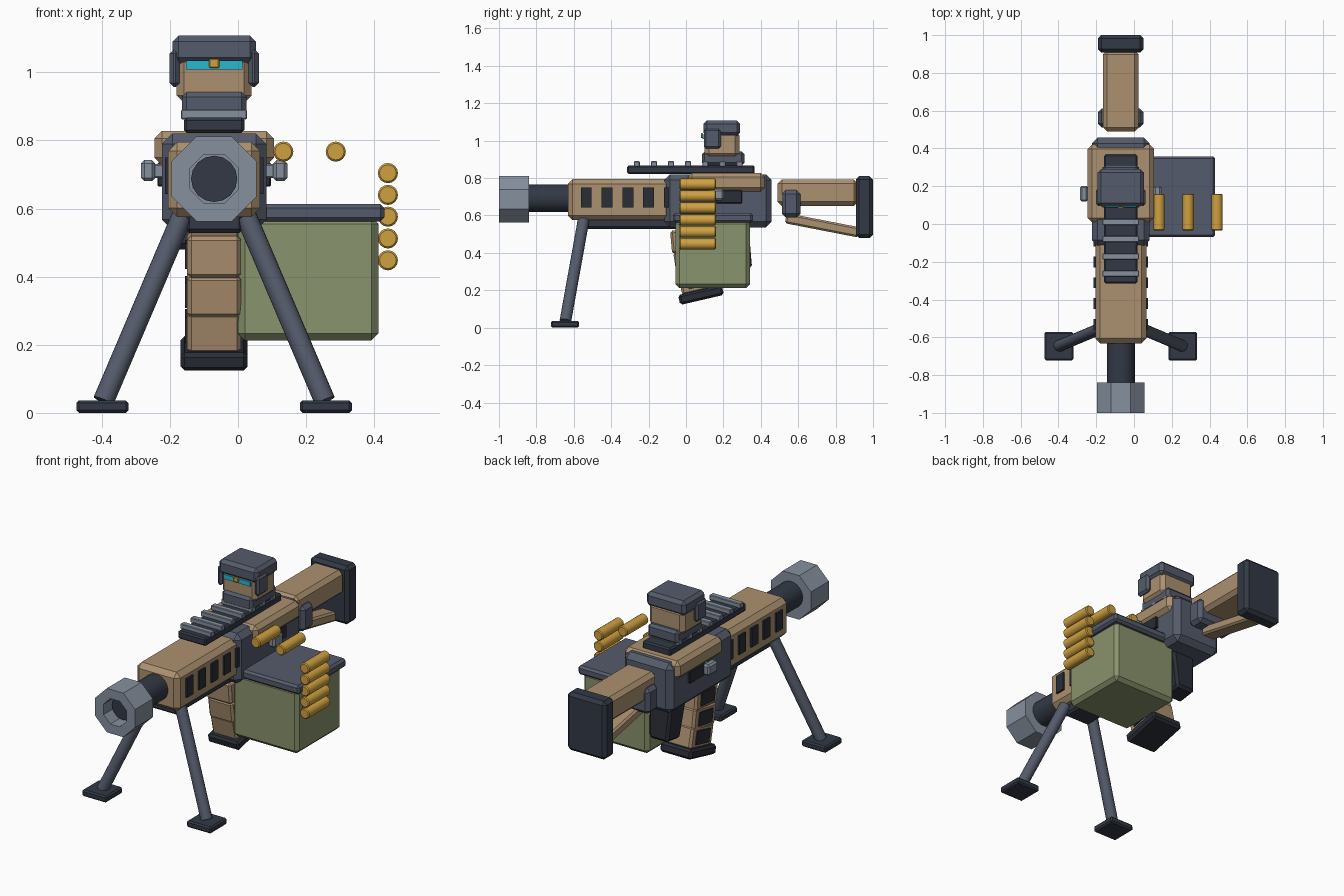
import bpy, bmesh, math
from mathutils import Vector, Matrix

if "Cube" in bpy.data.objects:
    bpy.data.objects.remove(bpy.data.objects["Cube"])

CX = -0.07   # centre line of the weapon


def mat(name, r, g, b):
    m = bpy.data.materials.new(name)
    m.diffuse_color = [(c / 255 / 12.92 if c < 11 else ((c / 255 + 0.055) / 1.055) ** 2.4) for c in (r, g, b)] + [1]
    m.use_nodes = True
    m.node_tree.nodes["Principled BSDF"].inputs["Base Color"].default_value = m.diffuse_color
    return m


TAN = mat("tan", 172, 145, 112)
STEEL = mat("light_steel", 134, 144, 158)
GREY = mat("slate_grey", 84, 91, 107)
DARK = mat("dark_grey", 50, 57, 69)
BLACK = mat("near_black", 41, 45, 54)
GREEN = mat("olive_green", 137, 147, 108)
GOLD = mat("brass", 208, 161, 64)
CYAN = mat("cyan", 42, 184, 208)


def finish(name, bm, material, smooth=False):
    bmesh.ops.recalc_face_normals(bm, faces=bm.faces)
    me = bpy.data.meshes.new(name)
    bm.to_mesh(me)
    bm.free()
    me.materials.append(material)
    ob = bpy.data.objects.new(name, me)
    bpy.context.collection.objects.link(ob)
    if smooth:
        bpy.ops.object.select_all(action='DESELECT')
        ob.select_set(True)
        bpy.context.view_layer.objects.active = ob
        bpy.ops.object.shade_smooth_by_angle(angle=math.radians(35))
    return ob


def bevel(bm, width, edges=None):
    if width:
        bmesh.ops.bevel(bm, geom=edges or bm.edges[:], offset=width, segments=1, affect='EDGES')


def box(name, x, y, z, material, bev=0.012, tilt=0, taper=1.0):
    """Bevelled box from x, y, z ranges; tilt turns it about x, taper narrows the bottom."""
    bm = bmesh.new()
    bmesh.ops.create_cube(bm, size=1)
    size = [b - a for a, b in (x, y, z)]
    mid = Vector([(a + b) / 2 for a, b in (x, y, z)])
    for v in bm.verts:
        k = taper if v.co.z < 0 else 1
        v.co = Vector((v.co.x * size[0] * k, v.co.y * size[1] * k, v.co.z * size[2]))
    bevel(bm, bev)
    bm.transform(Matrix.Translation(mid) @ Matrix.Rotation(math.radians(tilt), 4, 'X'))
    return finish(name, bm, material)


def rod(name, a, b, r, material, sides=16, bev=0.0):
    """Cylinder between two points."""
    a, b = Vector(a), Vector(b)
    bm = bmesh.new()
    bmesh.ops.create_cone(bm, cap_ends=True, segments=sides, radius1=r, radius2=r, depth=(b - a).length)
    bevel(bm, bev, [e for e in bm.edges if abs(e.verts[0].co.z - e.verts[1].co.z) < 1e-5])
    bm.transform(Matrix.Translation((a + b) / 2) @ (b - a).to_track_quat('Z', 'Y').to_matrix().to_4x4())
    return finish(name, bm, material, True)


def mid(w, c=CX):
    return (c - w / 2, c + w / 2)


# Octagonal muzzle with a recessed bore
bm = bmesh.new()
rings = []
for r, y in ((0.135, -0.84), (0.135, -1.0), (0.078, -1.0), (0.078, -0.9)):
    rings.append([bm.verts.new((CX + r * math.cos(math.pi * (i + .5) / 4), y,
                                0.687 + r * math.sin(math.pi * (i + .5) / 4))) for i in range(8)])
for p, q in zip(rings, rings[1:]):
    for i in range(8):
        bm.faces.new((p[i], p[(i + 1) % 8], q[(i + 1) % 8], q[i]))
bm.faces.new(rings[0])
bm.faces.new(rings[-1])
finish("muzzle", bm, STEEL)
rod("bore", (CX, -0.93, 0.687), (CX, -0.88, 0.687), 0.068, DARK)
rod("barrel", (CX, -0.85, 0.692), (CX, -0.6, 0.692), 0.074, DARK, 24)

# Handguard with vents and under rail
box("handguard", mid(0.27), (-0.632, -0.08), (0.575, 0.795), TAN, 0.026)
for i in range(5):
    y = -0.533 + 0.111 * i
    box("vent", mid(0.29), (y - 0.029, y + 0.029), (0.643, 0.75), BLACK, 0)
box("under_rail", mid(0.17), (-0.57, -0.03), (0.528, 0.6), DARK)

# Receiver, top cover, ejection ports and side handles
box("receiver", mid(0.306), (-0.115, 0.457), (0.537, 0.82), GREY, 0.03)
box("top_cover", mid(0.35), (0.01, 0.42), (0.727, 0.828), TAN, 0.022)
for s in (-1, 1):
    box("ejection_port", mid(0.03, CX + s * 0.152), (0.16, 0.3), (0.665, 0.735), BLACK, 0.004)
    box("handle_stem", mid(0.05, CX + s * 0.17), (0.14, 0.18), (0.69, 0.73), STEEL, 0.004)
    box("handle_knob", mid(0.042, CX + s * 0.194), (0.118, 0.202), (0.68, 0.742), STEEL, 0.01)

# Top rail with cross ribs
box("top_rail", mid(0.177), (-0.315, 0.367), (0.822, 0.867), DARK, 0.008)
for i in range(7):
    y = -0.263 + 0.0915 * i
    box("rail_rib", mid(0.194), (y - 0.016, y + 0.016), (0.862, 0.89), STEEL, 0.003)

# Helmeted head on the rail
box("collar", mid(0.19), (0.085, 0.312), (0.868, 0.942), GREY, 0.014)
box("face", mid(0.22), (0.1, 0.285), (0.91, 1.05), TAN, 0.022)
box("helmet", mid(0.245), (0.093, 0.29), (1.025, 1.108), GREY, 0.018)
for s in (-1, 1):
    box("ear_guard", mid(0.03, CX + s * 0.116), (0.095, 0.187), (0.957, 1.067), GREY, 0.012)
box("visor", mid(0.165), (0.088, 0.097), (1.008, 1.034), CYAN, 0)
box("visor_stud", mid(0.03), (0.08, 0.09), (1.013, 1.041), GOLD, 0.003)

# Shoulder stock
box("stock_beam", mid(0.19), (0.49, 0.92), (0.652, 0.792), TAN, 0.022)
box("stock_strut", mid(0.09), (0.53, 0.93), (0.52, 0.575), TAN, 0.01, tilt=-11)
box("stock_clamp", mid(0.242), (0.512, 0.612), (0.59, 0.735), GREY, 0.02)
box("butt_pad", mid(0.242), (0.908, 1.0), (0.48, 0.81), DARK, 0.018)

# Pistol grip
box("pistol_grip", mid(0.15), (0.2, 0.35), (0.31, 0.58), BLACK, 0.014, tilt=8, taper=0.8)

# Curved magazine in three segments with side panels
for y, z, t in ((0.02, 0.465, 5), (0.04, 0.355, 9), (0.065, 0.255, 13)):
    box("magazine_segment", mid(0.158), (y - 0.1, y + 0.1), (z - 0.062, z + 0.062), TAN, 0.012, t)
    box("magazine_panel", mid(0.172), (y - 0.06, y + 0.06), (z - 0.038, z + 0.038), BLACK, 0, t)
box("magazine_base", mid(0.197), (-0.04, 0.2), (0.148, 0.202), BLACK, 0.012, tilt=13)

# Ammunition box with lid
box("ammo_box", (0.0, 0.412), (-0.056, 0.342), (0.213, 0.575), GREEN, 0.02)
box("ammo_lid", (0.0, 0.43), (-0.07, 0.358), (0.562, 0.613), GREY, 0.012)

# Belt of cartridges
belt = [(0.133, 0.767), (0.287, 0.767)] + [(0.44, 0.704 - 0.064 * i) for i in range(5)]
for x, z in belt:
    rod("cartridge", (x, -0.035, z), (x, 0.16, z), 0.0295, GOLD, 16, 0.005)

# Bipod legs and feet
for s in (-1, 1):
    rod("bipod_leg", (CX + s * 0.095, -0.548, 0.575), (CX + s * 0.325, -0.645, 0.035), 0.031, GREY)
    box("bipod_foot", mid(0.153, CX + s * 0.328), (-0.722, -0.572), (0.0, 0.037), DARK, 0.008)
